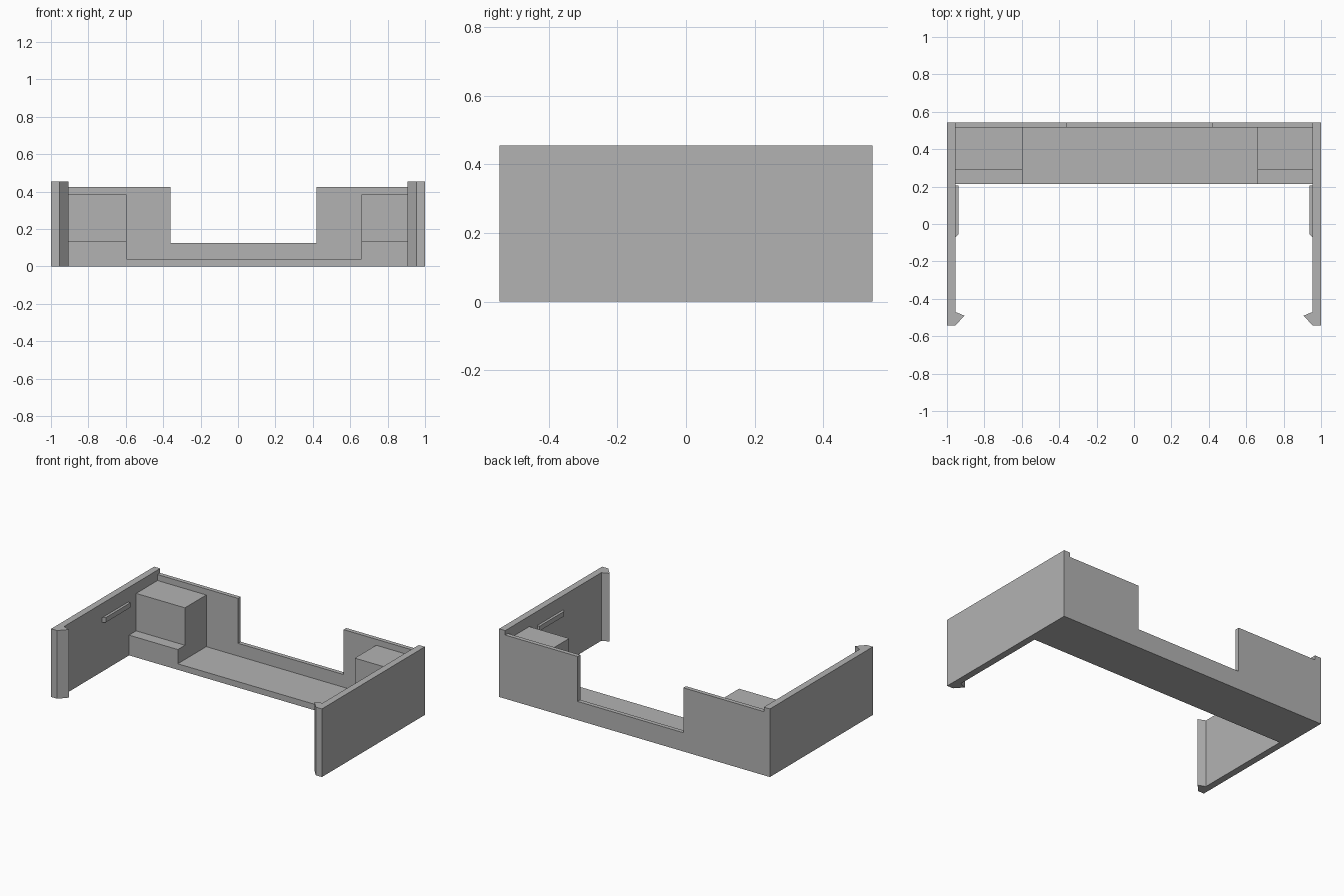
import bpy
import bmesh
from mathutils import Vector

cube = bpy.data.objects.get("Cube")
if cube:
    bpy.data.objects.remove(cube, do_unlink=True)

grey = bpy.data.materials.new("plain grey")
grey.use_nodes = True
colour = (0.45, 0.45, 0.45, 1)
grey.diffuse_color = colour
grey.node_tree.nodes["Principled BSDF"].inputs["Base Color"].default_value = colour

# Main dimensions
INNER, OUTER = 0.955, 1.0
FRONT, BACK = -0.543, 0.543
TRAY_FRONT, WALL_FRONT = 0.215, 0.515
SIDE_TOP, BACK_TOP = 0.455, 0.425
FLOOR_TOP, SILL = 0.04, 0.125


def extrude(name, profile, axis, low, high):
    """Extrude a 2D outline along an axis; the outline uses the other two axes in order."""
    bm = bmesh.new()
    verts = []
    for a, b in profile:
        co = [a, b]
        co.insert("xyz".index(axis), low)
        verts.append(bm.verts.new(co))
    face = bm.faces.new(verts)
    sweep = bmesh.ops.extrude_face_region(bm, geom=[face])
    shift = Vector([high - low if a == axis else 0 for a in "xyz"])
    moved = [v for v in sweep["geom"] if isinstance(v, bmesh.types.BMVert)]
    bmesh.ops.translate(bm, verts=moved, vec=shift)
    bmesh.ops.recalc_face_normals(bm, faces=bm.faces)
    mesh = bpy.data.meshes.new(name)
    bm.to_mesh(mesh)
    bm.free()
    mesh.materials.append(grey)
    obj = bpy.data.objects.new(name, mesh)
    bpy.context.collection.objects.link(obj)
    return obj


# Inner edges of the stepped blocks, and edges of the back notch
block_right, block_left = -0.595, 0.66
notch_right, notch_left = -0.36, 0.42

# Floor between the blocks
extrude("floor", [(TRAY_FRONT, 0), (WALL_FRONT, 0), (WALL_FRONT, FLOOR_TOP),
                  (TRAY_FRONT, FLOOR_TOP)], "x", block_right, block_left)

# Back wall with a wide notch
extrude("back_wall", [(-INNER, 0), (INNER, 0), (INNER, BACK_TOP), (notch_left, BACK_TOP),
                      (notch_left, SILL), (notch_right, SILL), (notch_right, BACK_TOP),
                      (-INNER, BACK_TOP)], "y", WALL_FRONT, BACK)

# Stepped corner blocks
step = [(TRAY_FRONT, 0), (WALL_FRONT, 0), (WALL_FRONT, 0.385), (0.29, 0.385),
        (0.29, 0.135), (TRAY_FRONT, 0.135)]
extrude("right_step_block", step, "x", -INNER, block_right)
extrude("left_step_block", step, "x", block_left, INNER)

# Side arms with a hooked front end, and a slim rail on the inside
arm = [(OUTER, FRONT), (OUTER, BACK), (INNER, BACK), (INNER, -0.47),
       (0.907, -0.49), (INNER, FRONT)]
rail = [(INNER, -0.07), (INNER, 0.205), (0.938, 0.205), (0.938, -0.055)]
for side, sign in (("left", 1), ("right", -1)):
    extrude(side + "_arm", [(sign * x, y) for x, y in arm], "z", 0, SIDE_TOP)
    extrude(side + "_rail", [(sign * x, y) for x, y in rail], "z", 0.328, 0.36)
